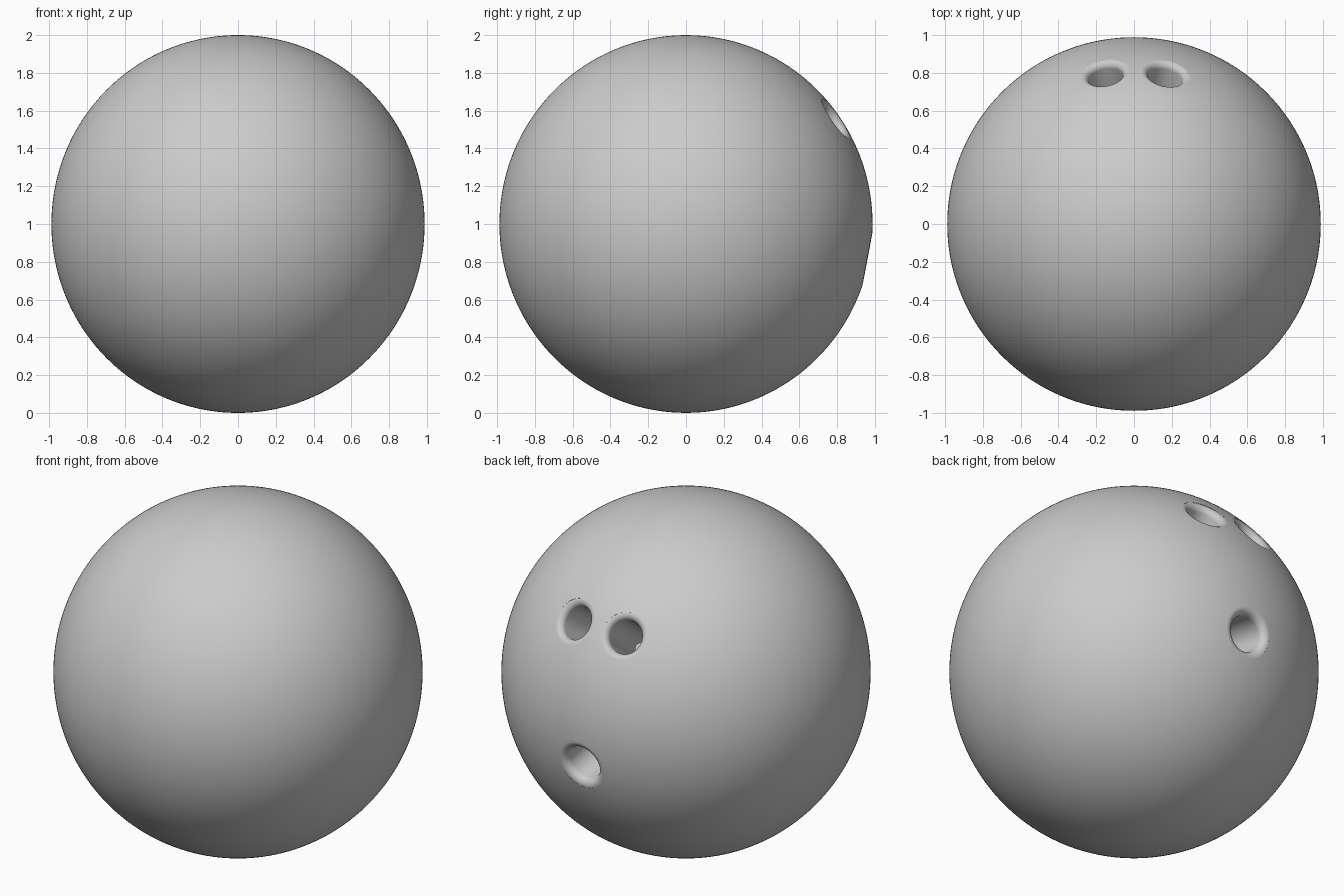
import bpy, bmesh, math
from mathutils import Vector

if "Cube" in bpy.data.objects:
    bpy.data.objects.remove(bpy.data.objects["Cube"])

RX, RZ = 0.988, 1.0            # ball half-width and half-height
CENTRE = Vector((0, 0, 1))

# ball body
bm = bmesh.new()
bmesh.ops.create_icosphere(bm, subdivisions=7, radius=1)
bmesh.ops.scale(bm, vec=(RX, RX, RZ), verts=bm.verts)
bmesh.ops.translate(bm, vec=CENTRE, verts=bm.verts)
mesh = bpy.data.meshes.new("ball")
bm.to_mesh(mesh)
bm.free()
ball = bpy.data.objects.new("ball", mesh)
bpy.context.collection.objects.link(ball)


def hole_cutter(name, direction, a, f, depth, seg=64):
    """Lathe a drill shape with a rounded rim, radius a, rim fillet f."""
    d = Vector(direction).normalized()
    r = 1 / math.sqrt((d.x**2 + d.y**2) / RX**2 + d.z**2 / RZ**2)
    rc = a + f
    h = math.sqrt((r - f)**2 - rc**2)
    start, end = math.pi, math.atan2(h, rc) + 0.08
    prof = [(a * 0.85, r - depth), (a, r - depth + a * 0.15)]
    for i in range(11):
        t = start + (end - start) * i / 10
        prof.append((rc + f * math.cos(t), h + f * math.sin(t)))
    prof.append((prof[-1][0], r + 0.15))
    rot = d.to_track_quat('Z', 'Y')
    bm = bmesh.new()
    rings = []
    for rad, z in prof:
        rings.append([bm.verts.new(CENTRE + rot @ Vector((
            rad * math.cos(2 * math.pi * k / seg),
            rad * math.sin(2 * math.pi * k / seg), z))) for k in range(seg)])
    for lo, hi in zip(rings, rings[1:]):
        for k in range(seg):
            n = (k + 1) % seg
            bm.faces.new((lo[k], lo[n], hi[n], hi[k]))
    bm.faces.new(rings[0][::-1])
    bm.faces.new(rings[-1])
    bmesh.ops.recalc_face_normals(bm, faces=bm.faces)
    me = bpy.data.meshes.new(name)
    bm.to_mesh(me)
    bm.free()
    ob = bpy.data.objects.new(name, me)
    bpy.context.collection.objects.link(ob)
    ob.hide_render = True
    return ob


# two finger holes and the thumb hole
holes = [
    hole_cutter("finger_hole_left", (-0.155, 0.80, 0.56), 0.093, 0.035, 0.6),
    hole_cutter("finger_hole_right", (0.17, 0.80, 0.56), 0.093, 0.035, 0.6),
    hole_cutter("thumb_hole", (0.008, 0.968, -0.185), 0.1, 0.04, 0.6),
]

bpy.context.view_layer.objects.active = ball
ball.select_set(True)
for cutter in holes:
    mod = ball.modifiers.new(cutter.name, 'BOOLEAN')
    mod.operation = 'DIFFERENCE'
    mod.solver = 'EXACT'
    mod.object = cutter
    bpy.ops.object.modifier_apply(modifier=mod.name)
    bpy.data.objects.remove(cutter)

bpy.ops.object.shade_smooth_by_angle(angle=math.radians(35))
